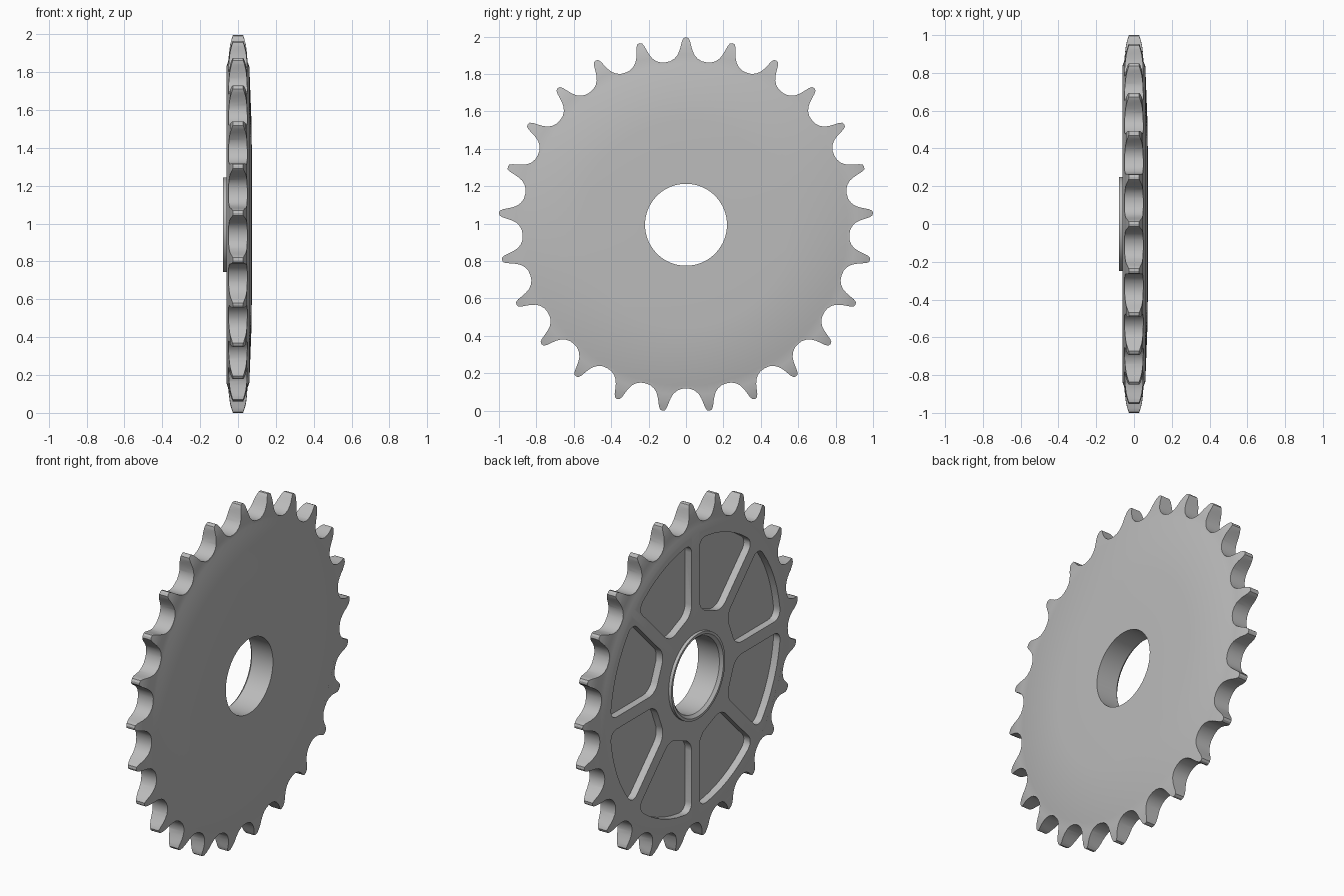
import bpy, bmesh
from math import sin, cos, asin, radians, tau

cube = bpy.data.objects.get("Cube")
if cube:
    bpy.data.objects.remove(cube)

TEETH, POCKETS, SEGMENTS = 25, 8, 150
CENTRE_Z = 0.994


def polar(a, r, x):
    return (x, r * sin(a), CENTRE_Z + r * cos(a))


def make_object(name, bm):
    bmesh.ops.recalc_face_normals(bm, faces=bm.faces)
    mesh = bpy.data.meshes.new(name)
    bm.to_mesh(mesh)
    bm.free()
    obj = bpy.data.objects.new(name, mesh)
    bpy.context.collection.objects.link(obj)
    return obj


def prism(outline, x0, x1):
    """Extrude a closed (angle, radius) outline along x."""
    bm = bmesh.new()
    rings = [[bm.verts.new(polar(a, r, x)) for a, r in outline] for x in (x0, x1)]
    sides = []
    for i in range(len(outline)):
        j = (i + 1) % len(outline)
        bm.faces.new((rings[0][i], rings[0][j], rings[1][j], rings[1][i]))
        sides.append(bm.edges.get((rings[0][i], rings[1][i])))
    bm.faces.new(rings[0])
    bm.faces.new(rings[1])
    return bm, sides


# Turned disc: bore, raised hub ring, flat pocketed side, crowned plain side
profile = [(0.219, 0.074), (0.32, 0.074), (0.55, 0.071), (0.835, 0.06),
           (0.862, 0.05), (0.91, 0.047), (0.95, 0.042), (0.98, 0.034), (1.01, 0.024),
           (1.01, -0.024), (0.98, -0.034), (0.95, -0.042), (0.91, -0.047),
           (0.862, -0.052), (0.835, -0.062), (0.25, -0.062), (0.25, -0.08),
           (0.235, -0.08), (0.219, -0.064)]
bm = bmesh.new()
rings = [[bm.verts.new(polar(tau * s / SEGMENTS, r, x)) for r, x in profile]
         for s in range(SEGMENTS)]
for s in range(SEGMENTS):
    a, b = rings[s], rings[(s + 1) % SEGMENTS]
    for i in range(len(profile)):
        j = (i + 1) % len(profile)
        bm.faces.new((a[i], a[j], b[j], b[i]))
sprocket = make_object("sprocket", bm)

# Toothed outline: half a tooth in degrees and radius, mirrored and repeated
half = [(0, 1.002), (0.75, 0.998), (1.25, 0.982), (1.7, 0.955), (2.2, 0.93),
        (2.9, 0.908), (4, 0.89), (5.5, 0.878), (7.2, 0.875)]
tooth = [(-d, r) for d, r in half[:0:-1]] + half[:-1]
outline = [(radians(d) + tau * t / TEETH, r) for t in range(TEETH) for d, r in tooth]
cutters = [("INTERSECT", make_object("tooth_cutter", prism(outline, -0.2, 0.2)[0]))]

# Rounded pockets between straight spokes on one side
INNER, OUTER, HALF_RIB, ARC = 0.375, 0.79, 0.036, 8
for p in range(POCKETS):
    mid = tau * (p + 0.5) / POCKETS
    inner = tau / POCKETS / 2 - asin(HALF_RIB / INNER)
    outer = tau / POCKETS / 2 - asin(HALF_RIB / OUTER)
    shape = [(mid + inner, INNER), (mid - inner, INNER)]
    shape += [(mid + outer * (2 * i / ARC - 1), OUTER) for i in range(ARC + 1)]
    bm, sides = prism(shape, -0.2, -0.02)
    corners = [sides[0], sides[1], sides[2], sides[-1]]
    bmesh.ops.bevel(bm, geom=corners, offset=0.055, segments=5, profile=0.5,
                    affect="EDGES", clamp_overlap=True)
    cutters.append(("DIFFERENCE", make_object("pocket_cutter", bm)))

# Apply the cuts and discard the cutters
bpy.ops.object.select_all(action="DESELECT")
sprocket.select_set(True)
bpy.context.view_layer.objects.active = sprocket
for operation, cutter in cutters:
    cutter.hide_render = True
    mod = sprocket.modifiers.new("cut", "BOOLEAN")
    mod.operation, mod.solver, mod.object = operation, "EXACT", cutter
    bpy.ops.object.modifier_apply(modifier=mod.name)
    bpy.data.objects.remove(cutter)
bpy.ops.object.shade_smooth_by_angle(angle=radians(25))

# Plain grey metal
steel = bpy.data.materials.new("grey_steel")
steel.use_nodes = True
colour = (0.5, 0.5, 0.5, 1)
steel.diffuse_color = colour
steel.node_tree.nodes["Principled BSDF"].inputs["Base Color"].default_value = colour
sprocket.data.materials.clear()
sprocket.data.materials.append(steel)
